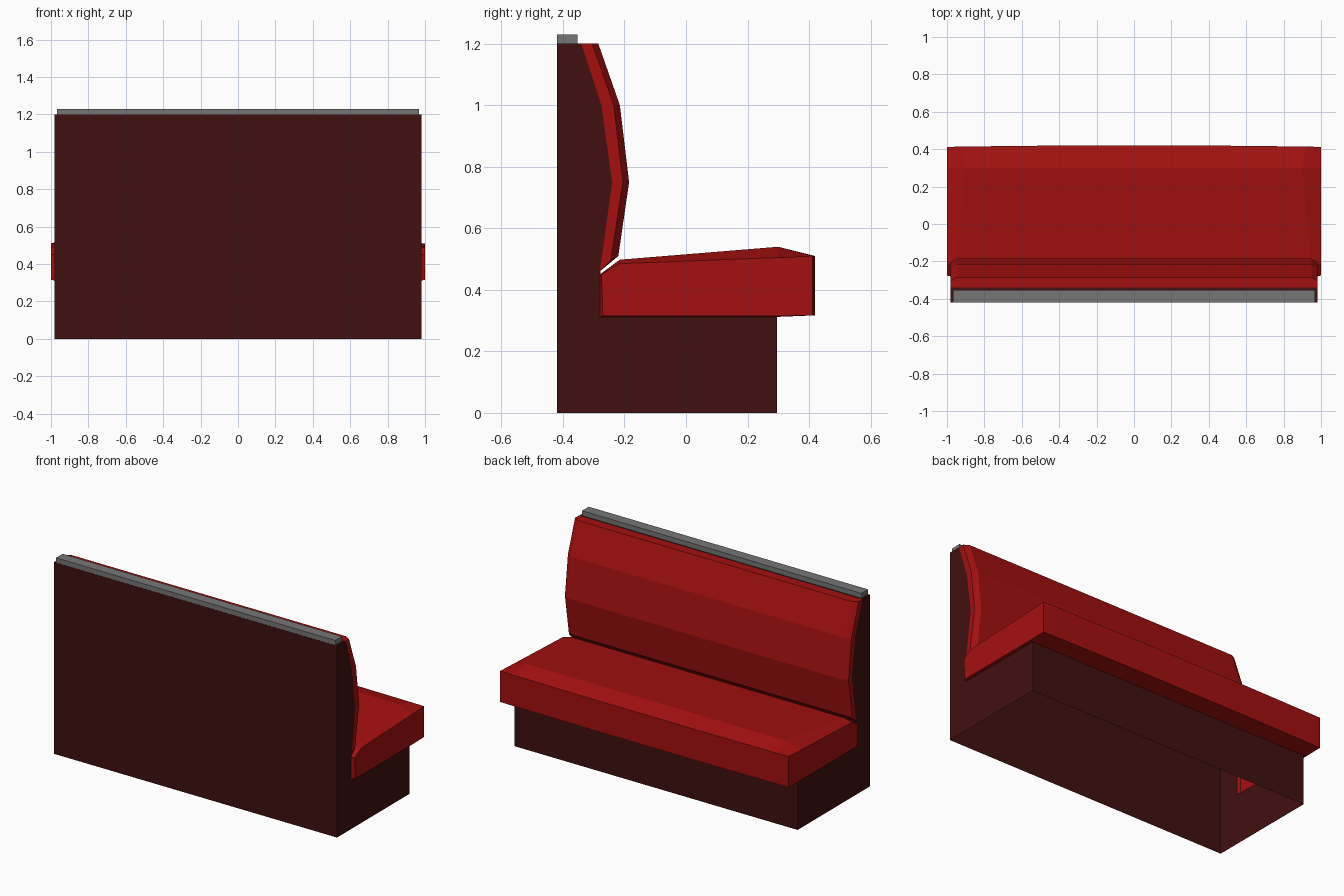
import bpy, bmesh

if "Cube" in bpy.data.objects:
    bpy.data.objects.remove(bpy.data.objects["Cube"])


def material(name, colour):
    m = bpy.data.materials.new(name)
    m.diffuse_color = (*colour, 1)
    m.use_nodes = True
    m.node_tree.nodes["Principled BSDF"].inputs["Base Color"].default_value = m.diffuse_color
    return m


RED = material("red vinyl", (0.376, 0.005, 0.005))
DARK = material("dark red panel", (0.053, 0.005, 0.005))
GREY = material("grey trim", (0.18, 0.18, 0.18))


def mirrored(points):
    return [(-x, y, z) for x, y, z in points]


def build(name, faces, mat):
    """Make one flat-shaded object from point loops, welding shared corners."""
    bm = bmesh.new()
    for loop in faces:
        bm.faces.new([bm.verts.new(p) for p in loop])
    bmesh.ops.remove_doubles(bm, verts=bm.verts, dist=0.0005)
    bmesh.ops.recalc_face_normals(bm, faces=bm.faces)
    mesh = bpy.data.meshes.new(name)
    bm.to_mesh(mesh)
    bm.free()
    mesh.materials.append(mat)
    ob = bpy.data.objects.new(name, mesh)
    bpy.context.collection.objects.link(ob)
    return ob


def loft(columns):
    """Quads between neighbouring columns, outer end first, mirrored in x."""
    cols = columns + [mirrored(c) for c in reversed(columns) if c[0][0] != 0]
    return [(a[i], a[i + 1], b[i + 1], b[i])
            for a, b in zip(cols, cols[1:]) for i in range(len(a) - 1)]


# base: L-shaped side panels, back, front and top; open underneath
W = 0.98
outline = [(-0.42, 0), (0.295, 0), (0.295, 0.315), (-0.278, 0.315), (-0.278, 0.46),
           (-0.24, 0.75), (-0.275, 1.0), (-0.34, 1.2), (-0.42, 1.2)]
side = [(W, y, z) for y, z in outline]
faces = [side, mirrored(side)]
for i in (1, 7, 8):
    a, b = side[i], side[(i + 1) % len(side)]
    faces.append([a, b, *mirrored([b, a])])
build("base_frame", faces, DARK)

# seat cushion: rows run from the rear edge over the top to the underside lip
end = [(1, -0.275, 0.45), (1, -0.215, 0.485), (1, 0.30, 0.505),
       (1, 0.412, 0.51), (1, 0.412, 0.317), (1, 0.295, 0.315)]
inner = [(0.95, -0.28, 0.45), (0.95, -0.215, 0.498), (0.90, 0.30, 0.54),
         (0.92, 0.414, 0.51), (0.92, 0.414, 0.317), (0.92, 0.295, 0.312)]
quarter = [(0.37, -0.28, 0.45), (0.37, -0.215, 0.498), (0.37, 0.30, 0.54),
           (0.37, 0.42, 0.51), (0.37, 0.42, 0.317), (0.37, 0.295, 0.312)]
cap = end + [(1, -0.27, 0.315)]
lip = [(1, -0.27, 0.315), (1, 0.295, 0.315), (W, 0.295, 0.312), (W, -0.28, 0.312)]
rear_lip = [(1, -0.27, 0.315), (W, -0.28, 0.312), (W, -0.28, 0.45), (1, -0.275, 0.45)]
faces = loft([end, inner, quarter])
for f in (cap, lip, rear_lip):
    faces += [f, mirrored(f)]
build("seat_cushion", faces, RED)

# back cushion: rows run from the top rear edge down to the bottom rear edge
rim = [(0.98, y, z) for y, z in ((-0.24, 0.75), (-0.275, 1.0))]
edge = [(0.982, y, z) for y, z in ((-0.34, 1.2), (-0.305, 1.2), (-0.235, 1.0),
                                   (-0.205, 0.75), (-0.245, 0.495), (-0.28, 0.46))]
front = [(0.95, y, z) for y, z in ((-0.34, 1.2), (-0.285, 1.2), (-0.215, 1.0),
                                   (-0.185, 0.75), (-0.22, 0.51), (-0.28, 0.46))]
cap = edge + rim
build("back_cushion", loft([edge, front]) + [cap, mirrored(cap)], RED)

# trim rail along the top
bpy.ops.mesh.primitive_cube_add(size=1, location=(0, -0.386, 1.215))
rail = bpy.context.object
rail.name = "top_rail"
rail.scale = (1.935, 0.066, 0.03)
rail.data.materials.append(GREY)
